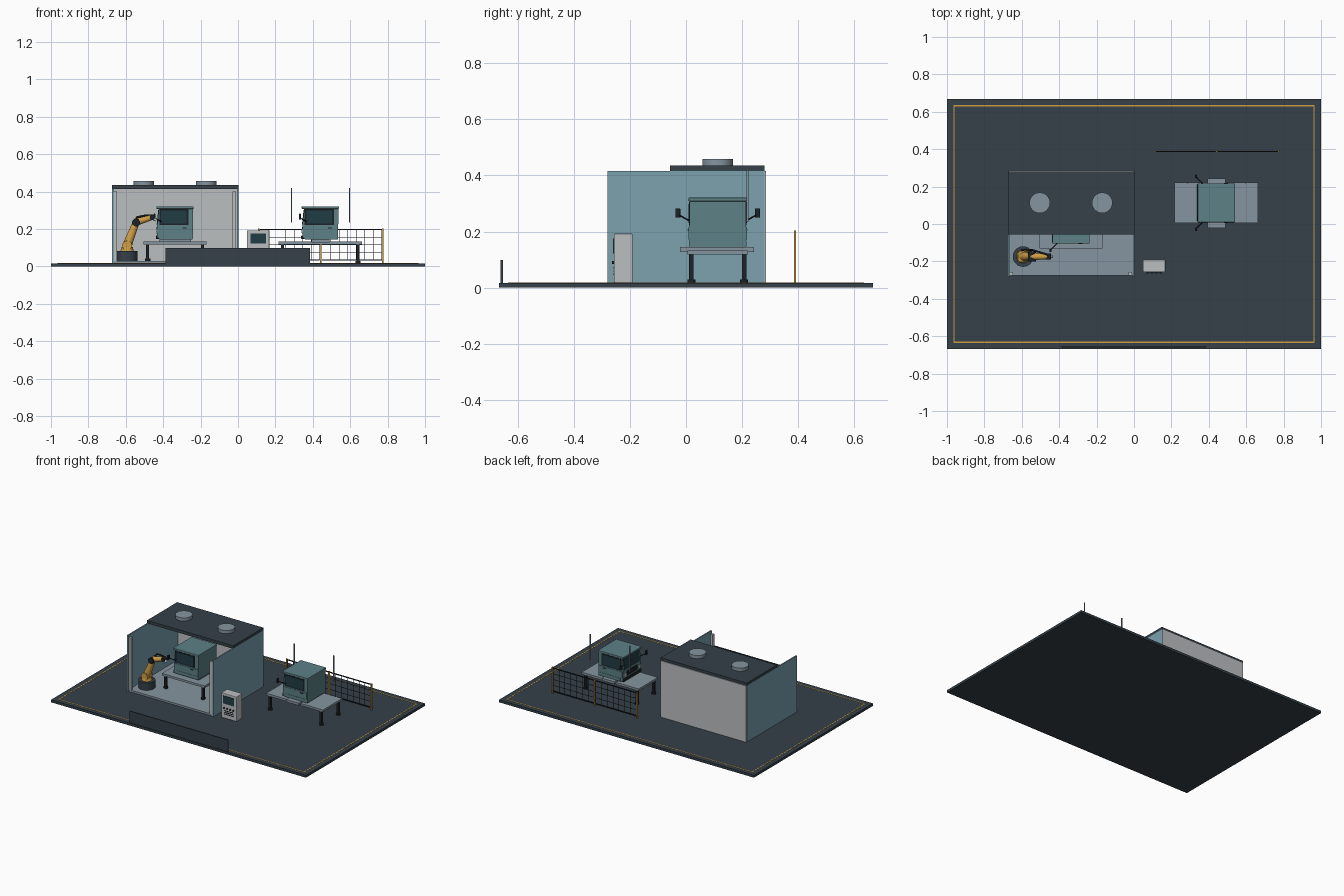
import bpy, bmesh, math
from mathutils import Vector

if "Cube" in bpy.data.objects:
    bpy.data.objects.remove(bpy.data.objects["Cube"])

mats = {}


def mat(name, rgb):
    m = bpy.data.materials.new(name)
    m.diffuse_color = (*rgb, 1)
    m.use_nodes = True
    m.node_tree.nodes["Principled BSDF"].inputs["Base Color"].default_value = m.diffuse_color
    mats[name] = m


mat("floor_dark", (0.035, 0.052, 0.065))
mat("black", (0.012, 0.016, 0.02))
mat("panel_blue", (0.20, 0.36, 0.43))
mat("steel", (0.24, 0.30, 0.35))
mat("light_grey", (0.5, 0.52, 0.53))
mat("cab_teal", (0.11, 0.22, 0.24))
mat("glass_dark", (0.015, 0.045, 0.06))
mat("yellow", (0.62, 0.34, 0.06))


def finish(name, bm, m):
    bmesh.ops.recalc_face_normals(bm, faces=bm.faces)
    me = bpy.data.meshes.new(name)
    bm.to_mesh(me)
    bm.free()
    me.materials.append(mats[m])
    ob = bpy.data.objects.new(name, me)
    bpy.context.collection.objects.link(ob)
    return ob


def box(name, x, y, z, m, bevel=0):
    """Box from (min, max) pairs on each axis."""
    bm = bmesh.new()
    bmesh.ops.create_cube(bm, size=1)
    for v in bm.verts:
        v.co = [r[0] if c < 0 else r[1] for c, r in zip(v.co, (x, y, z))]
    if bevel:
        bmesh.ops.bevel(bm, geom=bm.edges[:], offset=bevel, segments=2, affect='EDGES', profile=0.5)
    return finish(name, bm, m)


def rod(name, a, b, r, m, r2=None, n=24):
    """Cylinder or cone from point a to point b."""
    a, b = Vector(a), Vector(b)
    bm = bmesh.new()
    bmesh.ops.create_cone(bm, cap_ends=True, segments=n, radius1=r,
                          radius2=r if r2 is None else r2, depth=(b - a).length)
    q = (b - a).to_track_quat('Z', 'Y')
    for v in bm.verts:
        v.co = q @ v.co + (a + b) / 2
    for f in bm.faces:
        f.smooth = len(f.verts) == 4
    for e in bm.edges:
        e.smooth = all(len(f.verts) == 4 for f in e.link_faces)
    return finish(name, bm, m)


def extrude_y(name, pts, y0, y1, m):
    """Extrude an xz outline along y."""
    bm = bmesh.new()
    f = bm.faces.new([bm.verts.new((x, y0, z)) for x, z in pts])
    g = bmesh.ops.extrude_face_region(bm, geom=[f])["geom"]
    for v in g:
        if isinstance(v, bmesh.types.BMVert):
            v.co.y = y1
    return finish(name, bm, m)


F = 0.017  # floor level

# Base, floor marking and blank sign board
box("base_plate", (-1, 1), (-0.667, 0.667), (0, F), "floor_dark")
for s in (-1, 1):
    box("marking_long", (-0.965, 0.965), (s * 0.632 - .003, s * 0.632 + .003), (F, F + .001), "yellow")
    box("marking_short", (s * 0.962 - .003, s * 0.962 + .003), (-0.632, 0.632), (F, F + .001), "yellow")
box("sign_board", (-0.388, 0.384), (-0.661, -0.653), (F, 0.099), "floor_dark")

# Booth
box("booth_floor", (-0.665, -0.005), (-0.275, 0.28), (F, 0.03), "steel")
box("booth_back_wall", (-0.67, 0.0), (0.275, 0.285), (F, 0.416), "light_grey")
box("booth_left_wall", (-0.673, -0.664), (-0.28, 0.28), (F, 0.416), "panel_blue")
box("booth_right_wall", (-0.006, 0.003), (-0.28, 0.28), (F, 0.416), "panel_blue")
box("booth_roof", (-0.673, 0.003), (-0.057, 0.28), (0.414, 0.435), "floor_dark")
for x in (-0.655, -0.02):
    box("booth_post", (x - .009, x + .009), (-0.275, -0.257), (F, 0.4), "light_grey")
for x in (-0.504, -0.17):
    rod("roof_vent", (x, 0.113, 0.434), (x, 0.113, 0.458), 0.055, "steel", n=32)


def table(cx, cy, hx, hy, z0):
    """Work table with four footed legs."""
    box("table_top", (cx - hx, cx + hx), (cy - hy, cy + hy), (0.118, 0.133), "steel")
    for sx in (-1, 1):
        for sy in (-1, 1):
            x, y = cx + sx * (hx - .022), cy + sy * (hy - .014)
            box("table_leg", (x - .008, x + .008), (y - .008, y + .008), (z0, 0.118), "black")
            rod("table_foot", (x, y, z0), (x, y, z0 + .012), 0.014, "black", n=16)


def cab(cx, cy):
    """Vehicle cab, windscreen towards -x."""
    w = 0.101
    # body shell
    extrude_y("cab_body", [(cx + x, z) for x, z in (
        (-.082, .144), (.095, .144), (.097, .31), (-.086, .31), (-.096, .218), (-.096, .165))],
        cy - w, cy + w, "cab_teal")
    box("cab_roof", (cx - .1, cx + .1), (cy - .104, cy + .104), (.308, .321), "cab_teal", .003)
    # windscreen, grille, bumper and headlights
    extrude_y("windscreen", [(cx + x, z) for x, z in (
        (-.098, .225), (-.09, .225), (-.081, .301), (-.0895, .301))],
        cy - .088, cy + .088, "glass_dark")
    box("grille", (cx - .099, cx - .09), (cy - .055, cy + .055), (.175, .21), "black")
    box("bumper", (cx - .102, cx - .08), (cy - .1, cy + .1), (.146, .165), "black", .003)
    for s in (-1, 1):
        def side(name, x0, x1, z0, z1, out, m):
            ys = sorted((cy + s * (w - .003), cy + s * (w + out)))
            return box(name, (cx + x0, cx + x1), ys, (z0, z1), m)
        box("headlight", (cx - .1, cx - .09), (cy + s * .08 - .014, cy + s * .08 + .014),
            (.18, .2), "light_grey")
        side("window_frame", -.084, .072, .222, .306, .001, "black")
        side("side_window", -.074, .062, .23, .299, .003, "glass_dark")
        side("door_panel", -.09, .092, .172, .216, .003, "cab_teal")
        side("door_handle", .04, .062, .203, .208, .006, "black")
        side("sill_step", -.075, .09, .146, .168, .002, "cab_teal")
        # mirror and arm
        y = cy + s * .142
        box("mirror", (cx - .114, cx - .104), (y - .009, y + .009), (.25, .282), "black", .002)
        rod("mirror_arm", (cx - .106, cy + s * .136, .258), (cx - .07, cy + s * .1, .238), .003, "black", n=8)


# Booth station
table(-0.337, 0.0, 0.168, 0.132, 0.03)
box("cab_cradle", (-0.42, -0.25), (-0.08, 0.08), (0.132, 0.145), "steel")
cab(-0.337, 0.0)

# Fit-out station with cross support and hanging rods
table(0.44, 0.113, 0.223, 0.108, F)
box("cross_support", (0.393, 0.49), (-0.021, 0.242), (0.128, 0.145), "steel")
cab(0.44, 0.113)
for x in (0.287, 0.597):
    box("hanging_rod", (x - .003, x + .003), (0.216, 0.223), (0.235, 0.42), "steel")

# Robot arm
rx, ry = -0.593, -0.174
rod("robot_base", (rx, ry, 0.03), (rx, ry, 0.082), 0.055, "floor_dark", n=32)
rod("robot_turret", (rx, ry, 0.08), (rx, ry, 0.105), 0.036, "yellow", 0.03)
rod("shoulder_joint", (rx, ry - .03, 0.112), (rx, ry + .03, 0.112), 0.026, "yellow")
rod("lower_arm", (rx, ry, 0.112), (-0.545, ry, 0.235), 0.025, "yellow", 0.018)
rod("elbow_joint", (-0.545, ry - .026, 0.235), (-0.545, ry + .026, 0.235), 0.021, "black")
rod("upper_arm", (-0.548, ry, 0.236), (-0.462, ry, 0.262), 0.02, "yellow", 0.014)
rod("wrist_joint", (-0.458, ry - .015, 0.263), (-0.458, ry + .015, 0.263), 0.014, "black", n=16)
rod("spray_head", (-0.46, ry, 0.263), (-0.438, ry, 0.247), 0.012, "light_grey", 0.008, 16)
hose = [(-0.6, ry + .035, .12), (-0.575, ry + .037, .2), (-0.54, ry + .034, .264),
        (-0.5, ry + .022, .272), (-0.46, ry + .01, .274)]
for a, b in zip(hose, hose[1:]):
    rod("robot_hose", a, b, 0.005, "black", n=8)

# Control cabinet
box("control_cabinet", (0.048, 0.168), (-0.257, -0.19), (F, 0.193), "light_grey", .004)
box("cabinet_screen", (0.066, 0.15), (-0.261, -0.25), (0.122, 0.176), "glass_dark")
for i in range(4):
    x = 0.072 + i * .024
    rod("cabinet_button", (x, -0.25, 0.09), (x, -0.264, 0.09), 0.006, "black", n=12)
for i in range(3):
    z = 0.045 + i * .012
    box("cabinet_vent", (0.07, 0.146), (-0.259, -0.25), (z, z + .005), "black")

# Safety fence: three posts and two mesh panels
fy = 0.388
for x in (0.111, 0.443, 0.775):
    box("fence_post", (x - .004, x + .004), (fy - .004, fy + .004), (F, 0.204), "yellow")
for x0 in (0.117, 0.449):
    x1 = x0 + 0.32
    for i in range(5):
        z = 0.035 + i * 0.0405
        r = .003 if i in (0, 4) else .0012
        box("fence_rail", (x0, x1), (fy - r, fy + r), (z - r, z + r), "black")
    for i in range(8):
        x = x0 + 0.32 * i / 7
        box("fence_wire", (x - .0012, x + .0012), (fy - .0012, fy + .0012), (0.035, 0.197), "black")
